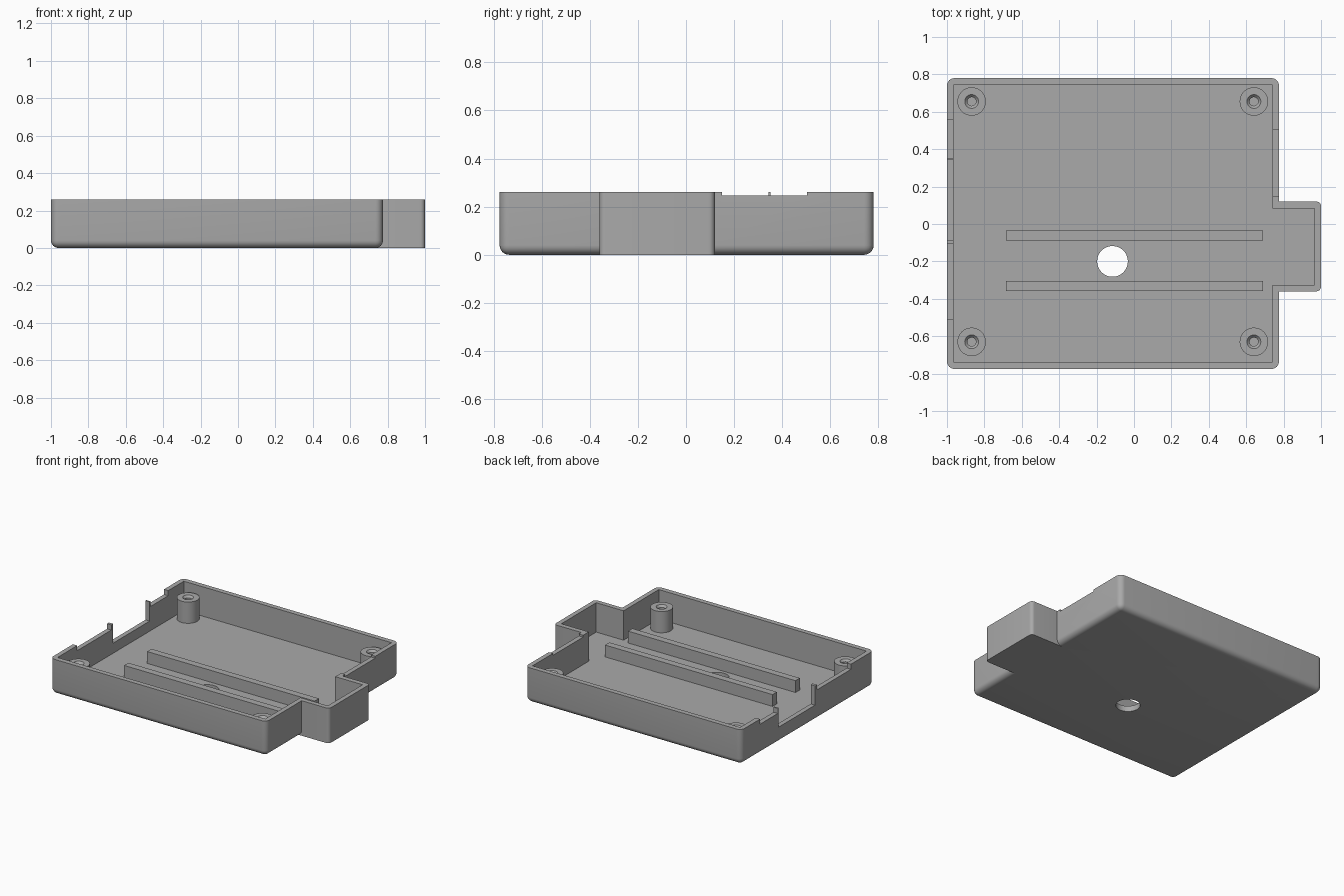
import bpy, bmesh, math

if "Cube" in bpy.data.objects:
    bpy.data.objects.remove(bpy.data.objects["Cube"])

FLOOR, TOP = 0.042, 0.26

grey = bpy.data.materials.new("plain grey")
grey.diffuse_color = (0.4, 0.4, 0.4, 1)
grey.use_nodes = True
grey.node_tree.nodes["Principled BSDF"].inputs["Base Color"].default_value = grey.diffuse_color


def finish(name, bm):
    """Turn a bmesh into a named grey object."""
    bmesh.ops.recalc_face_normals(bm, faces=bm.faces)
    me = bpy.data.meshes.new(name)
    bm.to_mesh(me)
    bm.free()
    me.materials.append(grey)
    ob = bpy.data.objects.new(name, me)
    bpy.context.collection.objects.link(ob)
    return ob


def box(name, x0, x1, y0, y1, z0, z1, radius=0, rounded=None):
    """Box from its limits; edges chosen by the rounded rule get a fillet."""
    bm = bmesh.new()
    bmesh.ops.create_cube(bm, size=1)
    for v in bm.verts:
        v.co = (x1 if v.co.x > 0 else x0, y1 if v.co.y > 0 else y0, z1 if v.co.z > 0 else z0)
    if radius:
        edges = [e for e in bm.edges if rounded(*(v.co for v in e.verts))]
        bmesh.ops.bevel(bm, geom=edges, offset=radius, segments=6, profile=0.5, affect='EDGES')
    return finish(name, bm)


def lathe(name, x, y, profile, sides=40):
    """Revolve a closed (radius, height) profile about a vertical axis."""
    bm = bmesh.new()
    rings = []
    for r, z in profile:
        if r == 0:
            rings.append([bm.verts.new((x, y, z))] * sides)
        else:
            rings.append([bm.verts.new((x + r * math.cos(2 * math.pi * i / sides),
                                        y + r * math.sin(2 * math.pi * i / sides), z))
                          for i in range(sides)])
    for a, b in zip(rings, rings[1:]):
        for i in range(sides):
            j = (i + 1) % sides
            bm.faces.new(list(dict.fromkeys((a[i], a[j], b[j], b[i]))))
    return finish(name, bm)


def combine(ob, other, operation):
    """Apply a boolean and remove the helper."""
    mod = ob.modifiers.new("cut", 'BOOLEAN')
    mod.operation, mod.solver, mod.object = operation, 'EXACT', other
    bpy.context.view_layer.objects.active = ob
    bpy.ops.object.modifier_apply(modifier=mod.name)
    bpy.data.objects.remove(other)


def smooth(ob):
    bpy.ops.object.select_all(action='DESELECT')
    ob.select_set(True)
    bpy.context.view_layer.objects.active = ob
    bpy.ops.object.shade_smooth_by_angle(angle=math.radians(30))


# Main tray: rounded corners and rounded underside edges
tray = box("tray", -1, 0.775, -0.775, 0.78, 0, TOP, 0.04,
           lambda a, b: min(a.z, b.z) < 0.01)
# Side pocket: only its outer upright corners are rounded
pocket = box("pocket", 0.70, 1, -0.36, 0.12, 0, TOP, 0.025,
             lambda a, b: a.x > 0.9 and b.x > 0.9 and abs(a.z - b.z) > 0.1)
combine(tray, pocket, 'UNION')

# Cavities, then rim notches in the left and right walls
cuts = [
    (-0.965, 0.74, -0.738, 0.743, FLOOR, 0.4),
    (0.60, 0.965, -0.325, 0.083, FLOOR, 0.4),
    (-1.1, -0.9, 0.352, 0.56, 0.222, 0.4),
    (-1.1, -0.9, -0.085, 0.342, 0.117, 0.4),
    (-1.1, -0.9, -0.507, -0.107, 0.222, 0.4),
    (0.7, 0.85, 0.15, 0.502, 0.246, 0.4),
]
for c in cuts:
    combine(tray, box("cutter", *c), 'DIFFERENCE')

# Round hole through the floor
hole = lathe("cutter", -0.115, -0.2, [(0, -0.1), (0.082, -0.1), (0.082, 0.1), (0, 0.1)], 48)
combine(tray, hole, 'DIFFERENCE')
smooth(tray)

# Two long rails on the floor
for side, y in (("front", -0.357), ("back", -0.087)):
    box(side + "_rail", -0.685, 0.69, y, y + 0.051, FLOOR, 0.13)

# Four screw posts with a countersunk blind hole
post = [(0.076, FLOOR), (0.076, 0.2), (0.037, 0.2), (0.023, 0.185), (0.023, 0.06), (0, 0.06)]
for fb, y in (("front", -0.63), ("back", 0.655)):
    for lr, x in (("left", -0.868), ("right", 0.641)):
        smooth(lathe(f"{fb}_{lr}_screw_post", x, y, post))
